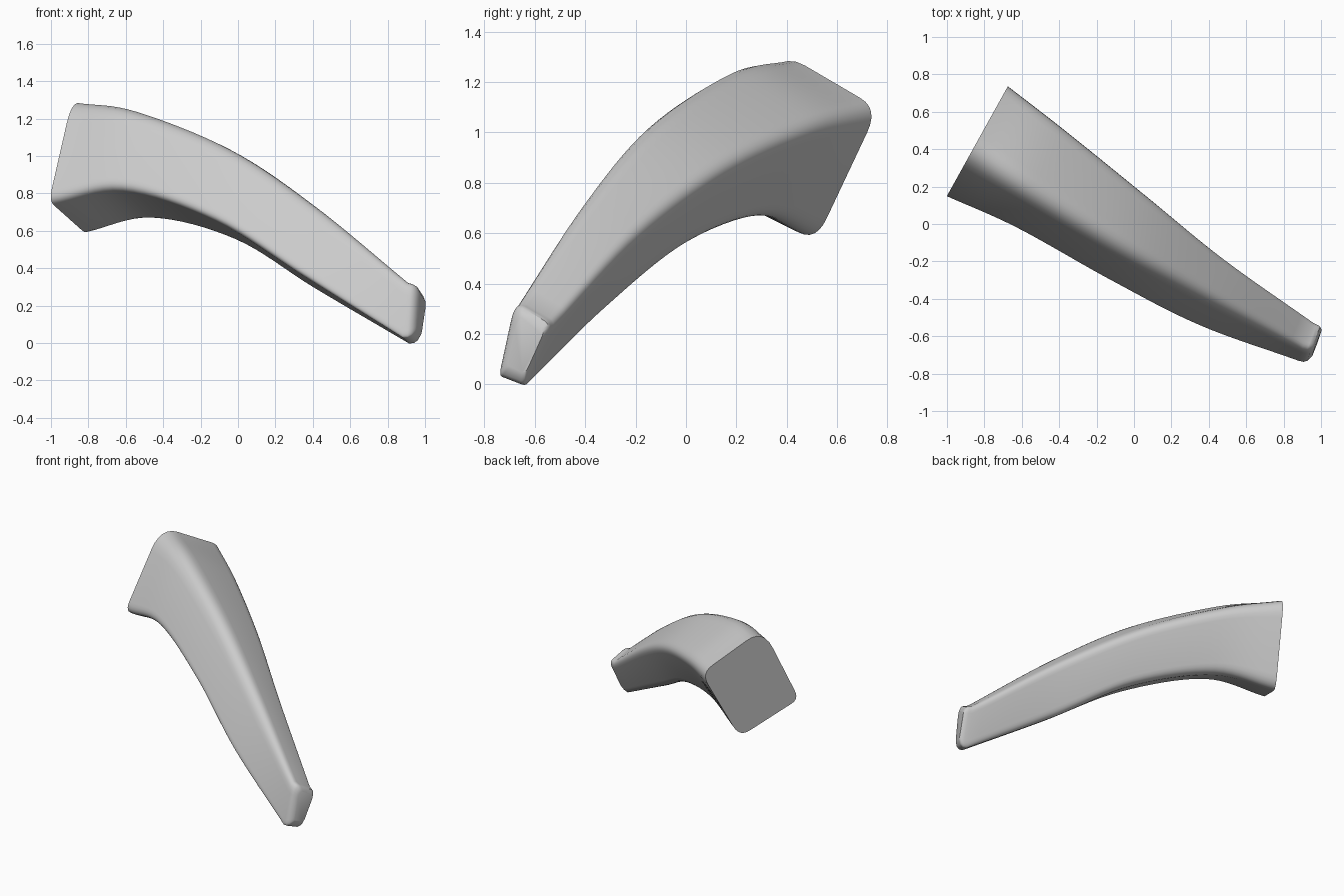
import bpy
import bmesh
import math
from mathutils import Vector

cube = bpy.data.objects.get("Cube")
if cube:
    bpy.data.objects.remove(cube, do_unlink=True)

# Four long edges of the arm, from the wide base to the narrow tip
RAILS = [
    [(-1.0, .15, .77), (-.62, -.02, .835), (-.12, -.30, .67), (.35, -.54, .375), (.88, -.73, .04)],
    [(-.80, .51, .60), (-.45, .30, .675), (0, -.01, .56), (.42, -.33, .30), (.92, -.63, .005)],
    [(-.675, .735, 1.08), (-.36, .49, 1.02), (.06, .15, .86), (.48, -.19, .60), (.955, -.525, .24)],
    [(-.875, .375, 1.275), (-.56, .18, 1.235), (-.05, -.13, 1.03), (.40, -.39, .725), (.90, -.665, .315)],
]
ROUNDING = [.12, .17, .18, .27]
STEPS = 8
CORNER_STEPS = 6


def rail_point(rail, i, t):
    """Catmull-Rom point on span i, with straight continuation at the ends."""
    p = [Vector(q) for q in rail]
    p = [2 * p[0] - p[1]] + p + [2 * p[-1] - p[-2]]
    a, b, c, d = p[i:i + 4]
    return .5 * (2 * b + (c - a) * t + (2 * a - 5 * b + 4 * c - d) * t ** 2
                 + (3 * b - a - 3 * c + d) * t ** 3)


def section(corners):
    """Rounded four-sided loop whose rounded corners touch the given points."""
    centre = sum(corners, Vector()) / 4
    full = [p + (p - centre) * (.5 * r / (1 - .5 * r)) for p, r in zip(corners, ROUNDING)]
    loop = []
    for k, r in enumerate(ROUNDING):
        p = full[k]
        start = p.lerp(full[k - 1], r)
        end = p.lerp(full[(k + 1) % 4], r)
        for j in range(CORNER_STEPS + 1):
            t = j / CORNER_STEPS
            loop.append(start.lerp(p, t).lerp(p.lerp(end, t), t))
    return loop


# Loops along the arm
spans = len(RAILS[0]) - 1
stations = [(i, s / STEPS) for i in range(spans) for s in range(STEPS)] + [(spans - 1, 1)]
loops = [section([rail_point(r, i, t) for r in RAILS]) for i, t in stations]

# Softly rounded tip
tip = loops[-1]
middle = sum(tip, Vector()) / len(tip)
for scale, shift in ((.97, (.025, -.009, -.002)), (.89, (.045, -.01, 0)), (.68, (.062, -.006, 0))):
    loops.append([middle + (p - middle) * scale + Vector(shift) for p in tip])

# Skin and end faces
bm = bmesh.new()
rings = [[bm.verts.new(p) for p in loop] for loop in loops]
for a, b in zip(rings, rings[1:]):
    for k in range(len(a)):
        n = (k + 1) % len(a)
        bm.faces.new((a[k], a[n], b[n], b[k]))
bm.faces.new(rings[0])
bm.faces.new(rings[-1])
bmesh.ops.recalc_face_normals(bm, faces=bm.faces)

mesh = bpy.data.meshes.new("curved_arm")
bm.to_mesh(mesh)
bm.free()
arm = bpy.data.objects.new("curved_arm", mesh)
bpy.context.collection.objects.link(arm)
bpy.ops.object.select_all(action='DESELECT')
arm.select_set(True)
bpy.context.view_layer.objects.active = arm
bpy.ops.object.shade_smooth_by_angle(angle=math.radians(40))
